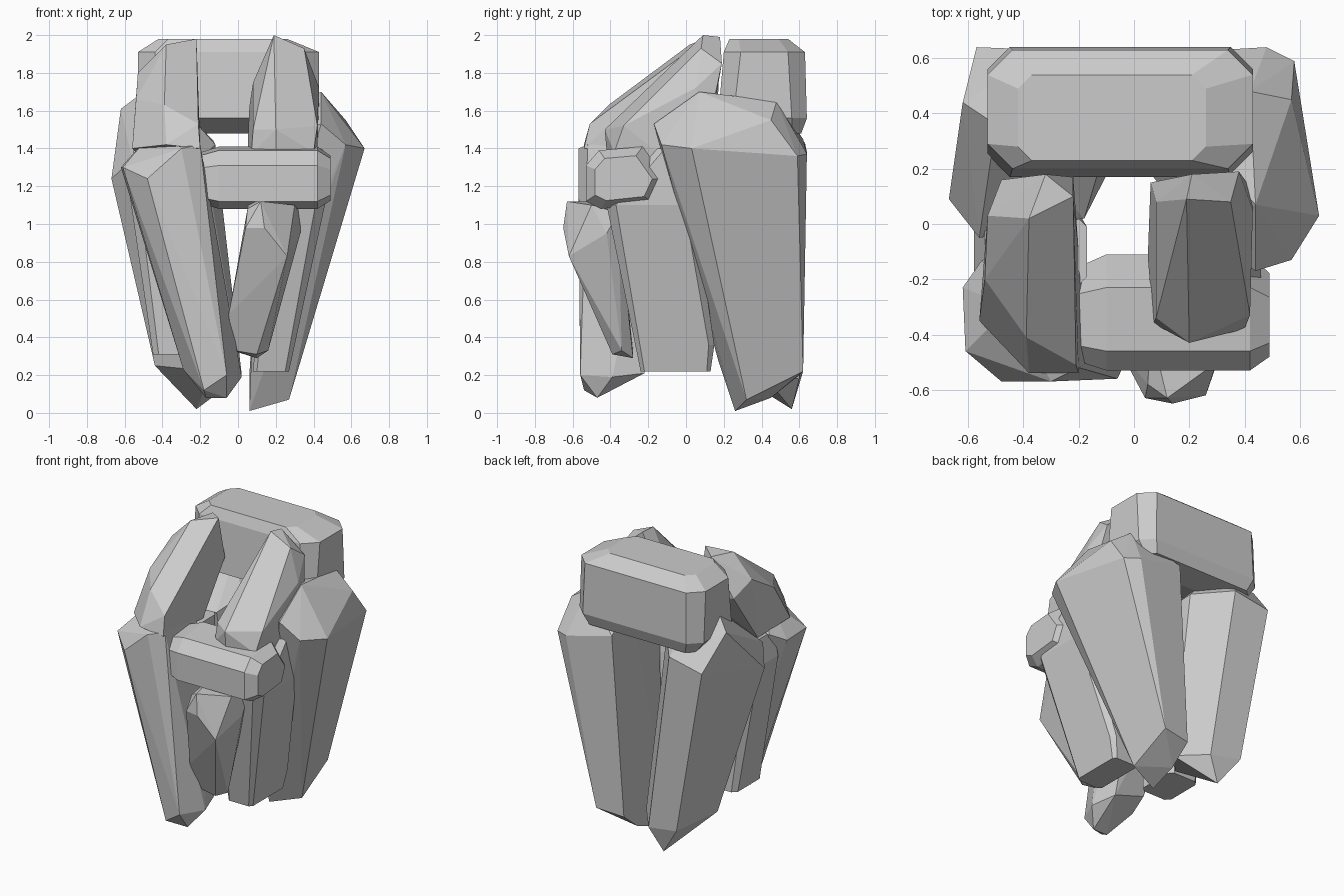
import bpy, bmesh, math


def stone(name, pts):
    """Faceted boulder: convex hull of a few corner points."""
    bm = bmesh.new()
    for p in pts:
        bm.verts.new(p)
    bmesh.ops.convex_hull(bm, input=bm.verts)
    loose = [v for v in bm.verts if not v.link_faces]
    bmesh.ops.delete(bm, geom=loose, context='VERTS')
    bmesh.ops.dissolve_limit(bm, angle_limit=math.radians(4),
                             verts=bm.verts, edges=bm.edges)
    bmesh.ops.recalc_face_normals(bm, faces=bm.faces)
    me = bpy.data.meshes.new(name)
    bm.to_mesh(me)
    bm.free()
    ob = bpy.data.objects.new(name, me)
    bpy.context.collection.objects.link(ob)
    return ob


def ring(x0, x1, y0, y1, z, c):
    """Horizontal rectangle with cut corners."""
    return [(x0 + c, y0, z), (x1 - c, y0, z), (x1, y0 + c, z), (x1, y1 - c, z),
            (x1 - c, y1, z), (x0 + c, y1, z), (x0, y1 - c, z), (x0, y0 + c, z)]


def profile_at(x, k, prof):
    """Copy of a (y, z) profile at x, scaled by k about its middle."""
    cy = sum(p[0] for p in prof) / len(prof)
    cz = sum(p[1] for p in prof) / len(prof)
    return [(x, cy + (y - cy) * k, cz + (z - cz) * k) for y, z in prof]


# Rear lintel lying across the two tall back stones
stone("rear_lintel",
      ring(-0.47, 0.37, 0.40, 0.61, 1.48, 0.05)
      + ring(-0.53, 0.43, 0.17, 0.64, 1.56, 0.08)
      + ring(-0.53, 0.43, 0.20, 0.63, 1.91, 0.09)
      + ring(-0.42, 0.26, 0.23, 0.54, 1.98, 0.05))

# Front lintel
prof = [(-0.53, 1.12), (-0.53, 1.31), (-0.46, 1.39), (-0.23, 1.41),
        (-0.11, 1.24), (-0.17, 1.11), (-0.45, 1.08)]
stone("front_lintel",
      profile_at(-0.21, 0.80, prof) + profile_at(-0.10, 1, prof)
      + profile_at(0.42, 1, prof) + profile_at(0.49, 0.72, prof))

# Two sloping stones leaning back onto the rear lintel
stone("left_sloping_stone", [
    (-0.20, -0.54, 1.40), (-0.38, -0.54, 1.42), (-0.56, -0.35, 1.40),
    (-0.21, -0.51, 1.53), (-0.39, -0.41, 1.63), (-0.54, -0.20, 1.66),
    (-0.22, 0.10, 1.98), (-0.38, 0.02, 1.95), (-0.53, 0.03, 1.80),
    (-0.32, 0.18, 1.96), (-0.48, 0.16, 1.70), (-0.22, 0.17, 1.68),
    (-0.20, -0.10, 1.36), (-0.52, -0.05, 1.36)])
stone("right_sloping_stone", [
    (0.07, -0.36, 1.37), (0.20, -0.42, 1.38), (0.40, -0.38, 1.38),
    (0.08, -0.34, 1.50), (0.20, -0.43, 1.50), (0.42, -0.33, 1.52),
    (0.19, 0.09, 2.00), (0.08, 0.08, 1.75), (0.35, 0.08, 1.93),
    (0.43, 0.05, 1.72), (0.21, 0.18, 1.99), (0.38, 0.19, 1.85),
    (0.06, 0.15, 1.62), (0.43, 0.12, 1.52), (0.42, -0.10, 1.34), (0.05, -0.12, 1.37)])

# Tall back stones
stone("back_right_upright", [
    (0.67, 0.03, 1.40), (0.58, 0.59, 1.36), (0.48, 0.64, 1.37), (0.57, -0.13, 1.42),
    (0.44, -0.17, 1.53), (0.44, 0.07, 1.70), (0.57, 0.45, 1.55), (0.42, 0.48, 1.65),
    (0.14, 0.62, 1.45), (0.16, 0.38, 1.60), (0.22, -0.02, 1.46),
    (0.06, 0.26, 0.01), (0.27, 0.32, 0.07), (0.26, 0.62, 0.22),
    (0.06, 0.45, 0.08), (0.06, 0.60, 0.20), (0.07, 0.17, 0.28)])
stone("back_left_upright", [
    (-0.67, 0.09, 1.24), (-0.57, 0.64, 1.38), (-0.31, 0.63, 1.43), (-0.62, 0.44, 1.61),
    (-0.56, -0.05, 1.34), (-0.50, 0.36, 1.70), (-0.28, 0.36, 1.60), (-0.13, 0.40, 1.44),
    (-0.18, 0.02, 1.36), (-0.12, 0.22, 1.42),
    (-0.22, 0.56, 0.02), (-0.44, 0.28, 0.25), (-0.36, 0.62, 0.22),
    (-0.13, 0.60, 0.18), (0.02, 0.41, 0.20), (-0.14, 0.24, 0.22)])

# Tall front left stone
stone("front_left_upright", [
    (-0.48, -0.57, 1.24), (-0.30, -0.57, 1.40), (-0.61, -0.46, 1.30), (-0.45, -0.30, 1.49),
    (-0.62, -0.23, 1.30), (-0.55, -0.13, 1.36), (-0.21, -0.22, 1.44), (-0.20, -0.52, 1.42),
    (-0.19, -0.15, 1.32),
    (-0.18, -0.54, 0.12), (-0.17, -0.47, 0.08), (-0.06, -0.47, 0.08), (-0.06, -0.56, 0.20),
    (0.02, -0.39, 0.19), (-0.03, -0.22, 0.21), (-0.29, -0.36, 0.23), (-0.28, -0.24, 0.30)])

# Slabs filling the sides between front and back stones
stone("left_side_slab",
      ring(-0.54, -0.17, -0.24, 0.04, 1.36, 0.05)
      + ring(-0.58, -0.20, -0.24, 0.07, 1.20, 0.05)
      + ring(-0.45, -0.22, -0.20, 0.10, 0.31, 0.03))
stone("right_side_slab",
      ring(0.22, 0.46, -0.15, 0.00, 1.40, 0.04)
      + ring(0.14, 0.46, -0.42, 0.04, 1.10, 0.05)
      + ring(0.09, 0.30, -0.26, 0.15, 0.36, 0.03)
      + ring(0.08, 0.27, -0.24, 0.13, 0.22, 0.02))

# Small stone propping up the front lintel
stone("front_prop", [
    (0.05, -0.58, 1.08), (0.12, -0.63, 1.12), (0.30, -0.50, 1.10), (0.06, -0.38, 1.12),
    (0.33, -0.36, 1.06), (0.04, -0.63, 0.98), (0.14, -0.65, 0.98), (0.26, -0.62, 0.83),
    (0.33, -0.42, 0.95), (-0.05, -0.46, 0.52), (-0.02, -0.39, 0.33), (0.10, -0.39, 0.31),
    (0.16, -0.34, 0.33), (0.10, -0.28, 0.29), (-0.03, -0.28, 0.33)])
